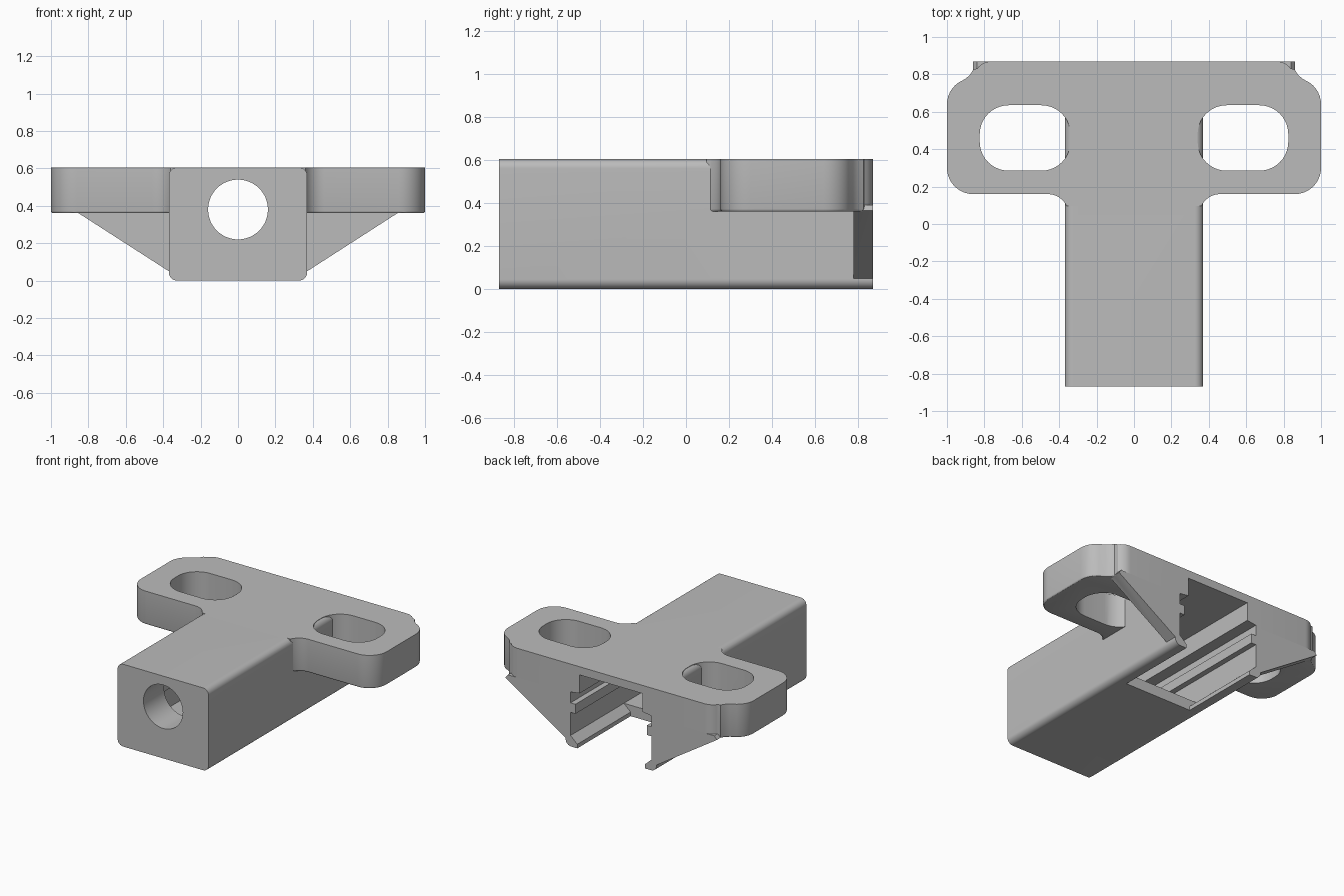
import bpy, bmesh, math
from mathutils import Vector

if "Cube" in bpy.data.objects:
    bpy.data.objects.remove(bpy.data.objects["Cube"])

grey = bpy.data.materials.new("light grey")
grey.diffuse_color = (0.5, 0.5, 0.5, 1)
grey.use_nodes = True
grey.node_tree.nodes["Principled BSDF"].inputs["Base Color"].default_value = grey.diffuse_color


def arc(cx, cy, r, a0, a1, n=10):
    """Points on an arc, angles in degrees."""
    return [(cx + r * math.cos(math.radians(a0 + (a1 - a0) * i / n)),
             cy + r * math.sin(math.radians(a0 + (a1 - a0) * i / n))) for i in range(n + 1)]


def rounded_rect(x0, x1, y0, y1, r):
    return (arc(x1 - r, y0 + r, r, -90, 0) + arc(x1 - r, y1 - r, r, 0, 90)
            + arc(x0 + r, y1 - r, r, 90, 180) + arc(x0 + r, y0 + r, r, 180, 270))


def mirrored(half):
    """Close a right-hand half outline with its mirror image."""
    return half + [(-x, y) for x, y in reversed(half)]


def prism(name, pts, lo, hi, axis, bevel=0):
    """Extrude a profile along z (pts = x, y) or along y (pts = x, z)."""
    bm = bmesh.new()
    place = (lambda p, h: (p[0], p[1], h)) if axis == "z" else (lambda p, h: (p[0], h, p[1]))
    face = bm.faces.new([bm.verts.new(place(p, lo)) for p in pts])
    rim = list(face.edges)
    ext = bmesh.ops.extrude_face_region(bm, geom=[face], use_keep_orig=True)
    shift = Vector((0, 0, hi - lo)) if axis == "z" else Vector((0, hi - lo, 0))
    bmesh.ops.translate(bm, vec=shift, verts=[v for v in ext["geom"] if isinstance(v, bmesh.types.BMVert)])
    bmesh.ops.recalc_face_normals(bm, faces=bm.faces)
    if bevel:
        bmesh.ops.bevel(bm, geom=rim, offset=bevel, segments=3, profile=0.5, affect="EDGES")
    mesh = bpy.data.meshes.new(name)
    bm.to_mesh(mesh)
    bm.free()
    mesh.materials.append(grey)
    ob = bpy.data.objects.new(name, mesh)
    bpy.context.collection.objects.link(ob)
    return ob


def combine(target, other, operation):
    mod = target.modifiers.new("cut", "BOOLEAN")
    mod.operation, mod.object, mod.solver = operation, other, "EXACT"
    bpy.context.view_layer.objects.active = target
    bpy.ops.object.modifier_apply(modifier=mod.name)
    bpy.data.objects.remove(other)


# Long body with rounded lengthwise edges
bracket = prism("bracket", rounded_rect(-0.37, 0.37, 0, 0.605, 0.045), -0.87, 0.87, "y")

# Mounting flange with root fillets and notched rear corners
half = ([(0.3, 0.095), (0.355, 0.095)] + arc(0.46, 0.05, 0.11, 155, 90, 6)
        + arc(0.86, 0.30, 0.14, -90, 0) + arc(0.86, 0.64, 0.14, 0, 55, 6)
        + [(0.90, 0.777), (0.875, 0.80), (0.86, 0.825)] + arc(0.76, 0.77, 0.10, 38, 90, 6))
flange = prism("flange", mirrored(half), 0.36, 0.605, "z", bevel=0.012)

# Adjustment slots in both wings
for s in (-1, 1):
    xs = sorted((s * 0.34, s * 0.825))
    combine(flange, prism("slot", rounded_rect(*xs, 0.285, 0.635, 0.155), 0.2, 0.8, "z"), "DIFFERENCE")
combine(bracket, flange, "UNION")

# Triangular gussets under the wings
for s in (-1, 1):
    tri = [(0.355, 0.04), (0.37, 0.05), (0.86, 0.365), (0.84, 0.39), (0.355, 0.39)]
    combine(bracket, prism("gusset", [(s * x, z) for x, z in tri], 0.778, 0.87, "y"), "UNION")

# Grooved rail pocket, open at the back and underneath
upper = [(0.33, 0.08), (0.33, 0.25), (0.29, 0.25), (0.29, 0.32),
         (0.33, 0.32), (0.33, 0.40), (0.255, 0.41), (0.255, 0.545)]
pocket = [(0.275, -0.1), (0.275, 0.03)] + upper
combine(bracket, prism("pocket", mirrored(pocket), 0.25, 1.0, "y"), "DIFFERENCE")

# Closed inner chamber and round front hole
combine(bracket, prism("chamber", mirrored(upper), -0.63, 0.3, "y"), "DIFFERENCE")
combine(bracket, prism("hole", arc(0, 0.38, 0.16, 0, 352.5, 47), -1.0, -0.55, "y"), "DIFFERENCE")

bpy.ops.object.select_all(action="DESELECT")
bracket.select_set(True)
bpy.context.view_layer.objects.active = bracket
bpy.ops.object.shade_smooth_by_angle(angle=math.radians(30))
